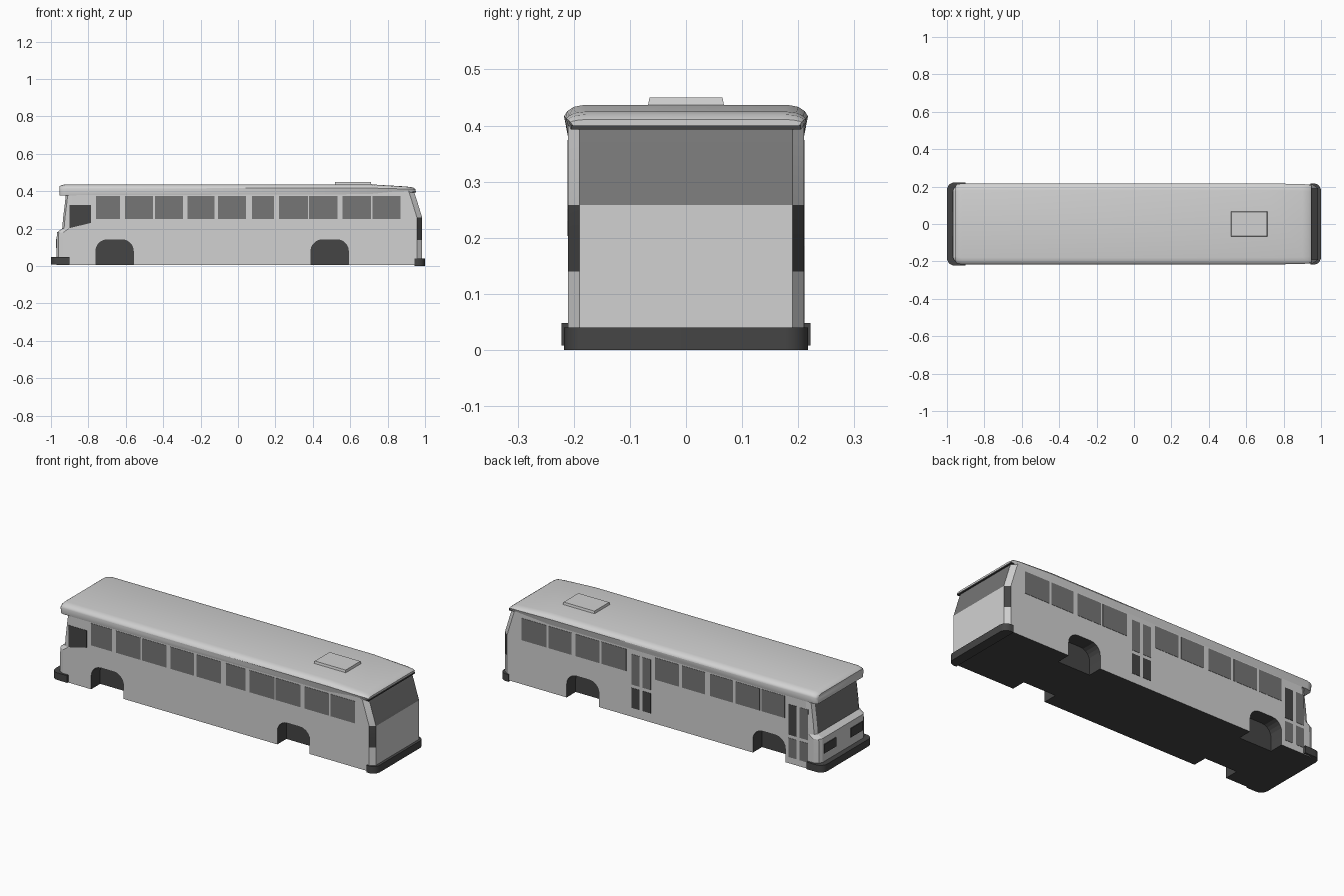
import bpy, bmesh, math

if "Cube" in bpy.data.objects:
    bpy.data.objects.remove(bpy.data.objects["Cube"])


def material(name, value):
    m = bpy.data.materials.new(name)
    m.use_nodes = True
    m.diffuse_color = (value, value, value, 1)
    m.node_tree.nodes["Principled BSDF"].inputs["Base Color"].default_value = (value, value, value, 1)
    return m


PAINT = material("light grey paint", 0.64)
GLASS = material("grey glass", 0.18)
DARK = material("dark trim", 0.06)


def loft(name, rings, *mats):
    """Skin a list of equal closed rings and cap both ends."""
    bm = bmesh.new()
    loops = [[bm.verts.new(p) for p in ring] for ring in rings]
    n = len(loops[0])
    for a, b in zip(loops, loops[1:]):
        for i in range(n):
            j = (i + 1) % n
            bm.faces.new((a[i], a[j], b[j], b[i]))
    bm.faces.new(loops[0])
    bm.faces.new(loops[-1])
    bmesh.ops.recalc_face_normals(bm, faces=bm.faces)
    mesh = bpy.data.meshes.new(name)
    bm.to_mesh(mesh)
    bm.free()
    obj = bpy.data.objects.new(name, mesh)
    bpy.context.collection.objects.link(obj)
    for m in mats:
        mesh.materials.append(m)
    return obj


def activate(obj):
    bpy.ops.object.select_all(action='DESELECT')
    obj.select_set(True)
    bpy.context.view_layer.objects.active = obj


def smooth(obj, angle=35):
    activate(obj)
    bpy.ops.object.shade_smooth_by_angle(angle=math.radians(angle))


def mirrored(half):
    """Close a half outline (u, v > 0) by mirroring it in v."""
    return half + [(u, -v) for u, v in reversed(half)]


def side_plate(name, pts, side, mat):
    """Thin plate on one side wall, from (x, z) points."""
    return loft(name, [[(x, side * y, z) for x, z in pts] for y in (0.206, 0.2115)], mat)


def rect(x0, x1, z0, z1):
    return [(x0, z0), (x1, z0), (x1, z1), (x0, z1)]


# Body shell: plan outlines stacked in height
def body_ring(z, front, rear, w=0.21):
    half = [(rear, w - 0.02), (rear - 0.028, w), (front + 0.035, w),
            (front + 0.01, w - 0.012), (front, w - 0.03)]
    return [(x, y, z) for x, y in mirrored(half)]


levels = [(0.005, -0.97, 0.985), (0.14, -0.97, 0.985), (0.18, -0.968, 0.985),
          (0.2, -0.94, 0.985), (0.258, -0.935, 0.985), (0.365, -0.922, 0.952),
          (0.4, -0.92, 0.94)]
body = loft("body", [body_ring(*lv) for lv in levels], PAINT, GLASS, DARK)

# Wheel arches cut from both sides
ARCHES = (-0.66, 0.49)
arch = [(-0.1, -0.05), (0.1, -0.05)]
for cx, start in ((0.04, 0), (-0.04, 90)):
    for step in range(6):
        a = math.radians(start + step * 18)
        arch.append((cx + 0.06 * math.cos(a), 0.08 + 0.06 * math.sin(a)))
for x in ARCHES:
    for side in (-1, 1):
        cutter = loft("arch_cutter", [[(x + u, side * y, z) for u, z in arch]
                                      for y in (0.13, 0.3)], DARK)
        cutter.hide_render = True
        mod = body.modifiers.new("arch", 'BOOLEAN')
        mod.operation = 'DIFFERENCE'
        mod.solver = 'EXACT'
        mod.object = cutter
        activate(body)
        bpy.ops.object.modifier_apply(modifier=mod.name)
        bpy.data.objects.remove(cutter)

# Colours of the shell: floor, arches, end glass and tail lights
for f in body.data.polygons:
    c, n = f.center, f.normal
    f.material_index = 0
    in_arch = any(abs(c.x - x) < 0.11 for x in ARCHES) and abs(c.y) < 0.209 and c.z < 0.15
    if n.z < -0.9 or in_arch:
        f.material_index = 2
    elif n.x > 0.9 and c.z > 0.26:
        f.material_index = 1
    elif n.x < -0.9 and 0.2 < c.z < 0.365:
        f.material_index = 1
    elif 0.3 < n.x < 0.8 and 0.14 < c.z < 0.258 and c.x > 0.9:
        f.material_index = 2
smooth(body, 15)

# Roof: cross-sections along the length, falling towards the rear
section = [(0, 0.21), (0.62, 0.217), (0.78, 0.212), (0.93, 0.2), (1, 0.18)]
stations = [(-0.955, 0.93, 0.377, 0.425), (-0.946, 0.98, 0.377, 0.432),
            (-0.92, 1, 0.378, 0.437), (0.7, 1, 0.384, 0.437),
            (0.9, 0.985, 0.39, 0.425), (0.935, 0.97, 0.395, 0.42), (0.948, 0.95, 0.397, 0.411)]
roof = loft("roof", [[(x, y * s, lo + (hi - lo) * t) for t, y in mirrored(section)]
                     for x, s, lo, hi in stations], PAINT)
smooth(roof, 40)

# Roof hatch and rear gutter
loft("roof_hatch", [[(0.615 + sx * h, sy * w, z) for sx, sy in ((-1, -1), (1, -1), (1, 1), (-1, 1))]
                    for h, w, z in ((0.1, 0.07, 0.425), (0.095, 0.065, 0.45))], PAINT)
loft("rear_gutter", [[(x, y, z) for x, z in rect(0.93, 0.951, 0.393, 0.4)]
                     for y in (-0.205, 0.205)], DARK)

# Bumpers: rounded plan outlines
def bumper(name, inner, outer, w, z0, z1):
    d = 1 if outer > inner else -1
    half = [(inner, w)]
    for i in range(6):
        a = math.radians(90 - i * 18)
        half.append((outer - d * 0.04 * (1 - math.cos(a)), w - 0.04 * (1 - math.sin(a))))
    obj = loft(name, [[(x, y, z) for x, y in mirrored(half)] for z in (z0, z1)], DARK)
    smooth(obj)


bumper("front_bumper", -0.9, -1, 0.222, 0.008, 0.048)
bumper("rear_bumper", 0.945, 1, 0.217, 0, 0.04)

# Headlights
for side, label in ((1, "left"), (-1, "right")):
    loft(label + "_headlight", [[(x, side * y, z) for y, z in rect(0.065, 0.17, 0.095, 0.145)]
                                for x in (-0.974, -0.965)], DARK)

# Side windows: (start, end) along the length
near = [(-0.76, -0.63), (-0.605, -0.455), (-0.445, -0.295), (-0.27, -0.125), (-0.107, 0.043),
        (0.075, 0.193), (0.22, 0.373), (0.38, 0.533), (0.56, 0.71), (0.72, 0.87)]
far = [(-0.757, -0.615), (-0.603, -0.455), (-0.437, -0.296), (-0.265, -0.123), (-0.105, 0.043),
       (0.221, 0.375), (0.387, 0.535), (0.56, 0.7), (0.713, 0.867)]
for side, row in ((-1, near), (1, far)):
    for a, b in row:
        side_plate("side_window", rect(a, b, 0.251, 0.374), side, GLASS)
side_plate("driver_window", [(-0.9, 0.203), (-0.787, 0.23), (-0.787, 0.326), (-0.9, 0.326)], -1, DARK)

# Door panes, two leaves each with an upper and a lower pane
for name, x, top, split, low, upper, lower in (
        ("middle_door", 0.13, 0.355, 0.185, 0.055, (GLASS, GLASS), (DARK, DARK)),
        ("front_door", -0.84, 0.335, 0.165, 0.04, (GLASS, DARK), (GLASS, GLASS))):
    for i, x0 in enumerate((x - 0.06, x + 0.01)):
        side_plate(name + "_upper_pane", rect(x0, x0 + 0.05, split, top), 1, upper[i])
        side_plate(name + "_lower_pane", rect(x0, x0 + 0.05, low, split - 0.018), 1, lower[i])
